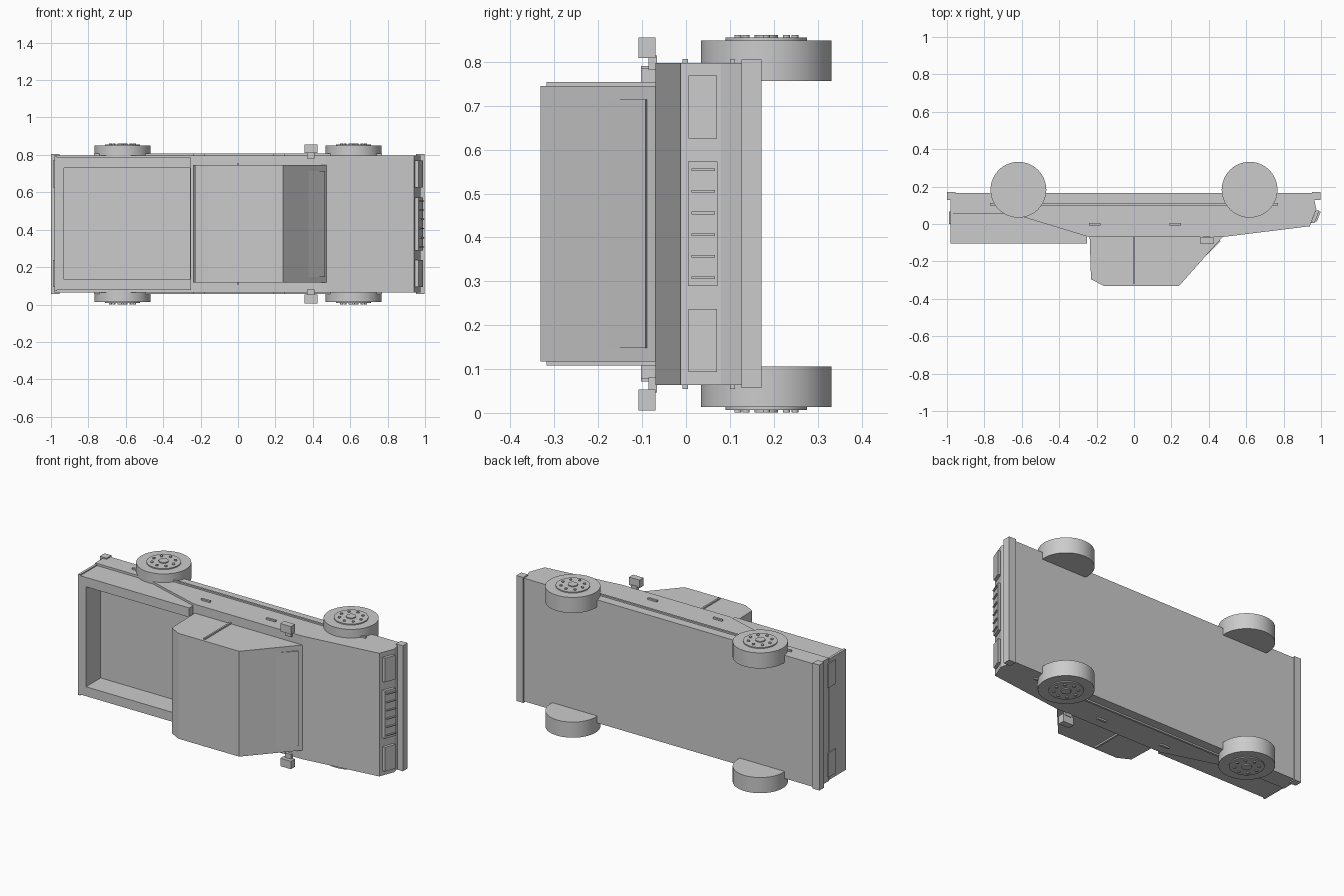
import bpy, bmesh, math
from mathutils import Matrix

if "Cube" in bpy.data.objects:
    bpy.data.objects.remove(bpy.data.objects["Cube"])

MID = 0.431            # centre plane of the truck, which lies on its side
SIDES = (("left", 1), ("right", -1))

grey = bpy.data.materials.new("plain_grey")
grey.use_nodes = True
grey.diffuse_color = (0.6, 0.6, 0.6, 1)
grey.node_tree.nodes["Principled BSDF"].inputs["Base Color"].default_value = (0.6, 0.6, 0.6, 1)


def finish(name, bm):
    bmesh.ops.recalc_face_normals(bm, faces=bm.faces)
    mesh = bpy.data.meshes.new(name)
    bm.to_mesh(mesh)
    bm.free()
    mesh.materials.append(grey)
    ob = bpy.data.objects.new(name, mesh)
    bpy.context.collection.objects.link(ob)
    return ob


def prism(name, profile, w0, w1):
    """Extrude an (x, y) profile across the width, w measured from MID."""
    bm = bmesh.new()
    face = bm.faces.new([bm.verts.new((x, y, MID + w0)) for x, y in profile])
    ext = bmesh.ops.extrude_face_region(bm, geom=[face])["geom"]
    bmesh.ops.translate(bm, vec=(0, 0, w1 - w0),
                        verts=[v for v in ext if isinstance(v, bmesh.types.BMVert)])
    return finish(name, bm)


def box(name, x0, x1, y0, y1, w0, w1):
    return prism(name, [(x0, y0), (x1, y0), (x1, y1), (x0, y1)], w0, w1)


def side_box(name, x0, x1, y0, y1, w0, w1):
    for label, s in SIDES:
        box(f"{name}_{label}", x0, x1, y0, y1, s * w0, s * w1)


def add_disc(bm, x, y, r, w0, w1, n):
    bmesh.ops.create_cone(bm, cap_ends=True, segments=n, radius1=r, radius2=r,
                          depth=abs(w1 - w0),
                          matrix=Matrix.Translation((x, y, MID + (w0 + w1) / 2)))


# Body, cab and bed
body = prism("body", [(-0.98, 0.165), (-0.98, 0.055), (-0.65, 0.055), (-0.24, -0.07),
                      (0.47, -0.07), (0.94, -0.012), (0.975, 0.08), (0.955, 0.165)],
             -0.367, 0.367)
prism("cab", [(0.475, -0.068), (0.24, -0.332), (-0.16, -0.332), (-0.23, -0.295),
              (-0.237, -0.068)], -0.314, 0.314)
bed = box("bed", -0.97, -0.25, -0.103, 0.06, -0.354, 0.354)
box("tailgate", -0.982, -0.968, -0.103, 0.056, -0.36, 0.36)

# Hollow out the cargo space
cutter = box("bed_cutter", -0.93, -0.257, -0.3, 0.035, -0.298, 0.298)
cutter.hide_render = True
for ob in (body, bed):
    mod = ob.modifiers.new("cargo_space", "BOOLEAN")
    mod.operation = "DIFFERENCE"
    mod.solver = "EXACT"
    mod.object = cutter
    bpy.context.view_layer.objects.active = ob
    bpy.ops.object.modifier_apply(modifier=mod.name)
bpy.data.objects.remove(cutter)

# Windscreen and door pillars
prism("windscreen", [(0.36, -0.195), (0.464, -0.092), (0.455, -0.088)], -0.283, 0.283)
side_box("door_pillar", -0.005, 0.005, -0.318, -0.07, 0.31, 0.323)

# Bumpers
box("front_bumper", 0.953, 0.998, 0.127, 0.172, -0.374, 0.374)
box("rear_bumper", -1.0, -0.955, 0.127, 0.172, -0.374, 0.374)


# Grille and lamps, leaning with the nose
def nose_plate(name, y0, y1, w0, w1, out):
    def nose(y):
        return 0.945 + 0.38 * y
    prism(name, [(nose(y0), y0), (nose(y0) + out, y0),
                 (nose(y1) + out, y1), (nose(y1), y1)], w0, w1)


nose_plate("grille", 0.005, 0.072, -0.142, 0.142, 0.018)
for i in range(6):
    w = -0.123 + 0.0492 * i
    nose_plate(f"grille_slat_{i + 1}", 0.013, 0.066, w - 0.003, w + 0.003, 0.028)
for label, s in SIDES:
    nose_plate(f"headlamp_{label}", 0.006, 0.071, s * 0.194, s * 0.338, 0.018)
side_box("tail_lamp", -0.988, -0.975, 0.0, 0.068, 0.194, 0.338)

# Side trim, door handles and mirrors
side_box("side_trim", -0.77, 0.77, 0.1, 0.112, 0.36, 0.376)
side_box("rear_handle", -0.24, -0.18, -0.008, 0.005, 0.36, 0.376)
side_box("front_handle", 0.19, 0.25, -0.008, 0.005, 0.36, 0.376)
side_box("mirror_arm", 0.37, 0.41, -0.086, -0.066, 0.35, 0.384)
side_box("mirror", 0.355, 0.425, -0.108, -0.07, 0.378, 0.425)

# Wheels with rim disc, hub and bolts
for end, x in (("front", 0.618), ("rear", -0.618)):
    for label, s in SIDES:
        y = 0.183
        bm = bmesh.new()
        add_disc(bm, x, y, 0.149, s * 0.325, s * 0.418, 64)
        add_disc(bm, x, y, 0.093, s * 0.41, s * 0.424, 48)
        add_disc(bm, x, y, 0.027, s * 0.41, s * 0.43, 24)
        for k in range(8):
            a = k * math.pi / 4
            add_disc(bm, x + 0.065 * math.cos(a), y + 0.065 * math.sin(a),
                     0.008, s * 0.41, s * 0.43, 12)
        wheel = finish(f"{end}_wheel_{label}", bm)
        bpy.ops.object.select_all(action="DESELECT")
        wheel.select_set(True)
        bpy.context.view_layer.objects.active = wheel
        bpy.ops.object.shade_smooth_by_angle(angle=math.radians(30))
